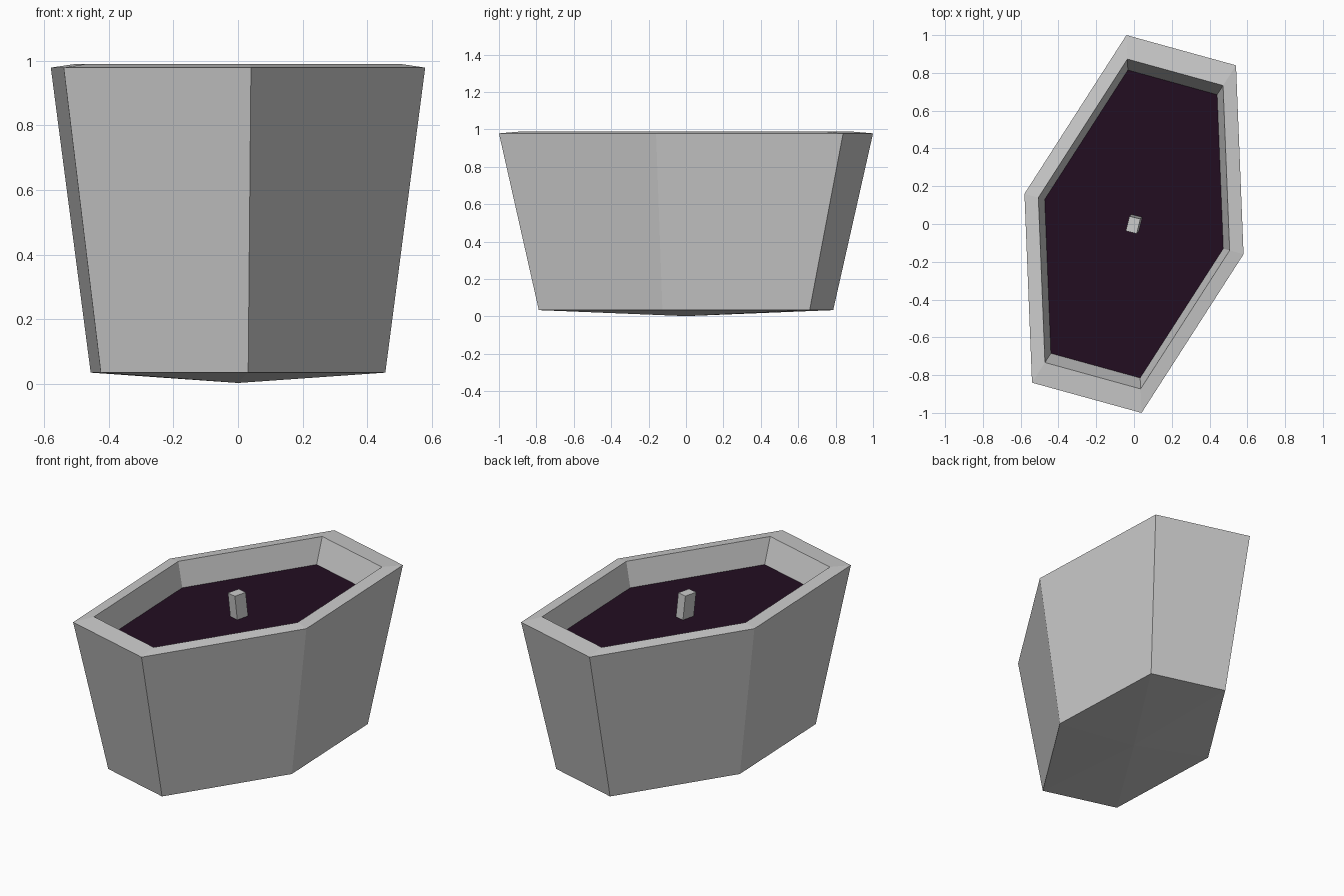
import bpy, bmesh, math
from mathutils import Matrix, Vector

if "Cube" in bpy.data.objects:
    bpy.data.objects.remove(bpy.data.objects["Cube"])


def material(name, rgb):
    m = bpy.data.materials.new(name)
    m.diffuse_color = (*rgb, 1)
    m.use_nodes = True
    m.node_tree.nodes["Principled BSDF"].inputs["Base Color"].default_value = m.diffuse_color
    return m


grey = material("pale grey", (0.6, 0.6, 0.6))
dark = material("dark purple", (0.016, 0.004, 0.015))

# Elongated hexagon outline, point symmetric about the centre
HALF = [(-0.04, 1.0), (-0.58, 0.16), (-0.54, -0.84)]
HEX = HALF + [(-x, -y) for x, y in HALF]


def ring(bm, scale, z):
    return [bm.verts.new((x * scale, y * scale, z)) for x, y in HEX]


def finish(bm, name, mat):
    me = bpy.data.meshes.new(name)
    bm.to_mesh(me)
    bm.free()
    me.materials.append(mat)
    ob = bpy.data.objects.new(name, me)
    bpy.context.collection.objects.link(ob)
    return ob


# Tapered vessel: pointed underside, outer wall, rim, inner wall
bm = bmesh.new()
tip = bm.verts.new((0, 0, 0.002))
rings = [ring(bm, s, z) for s, z in
         [(0.787, 0.034), (1.0, 0.979), (0.873, 0.99), (0.815, 0.838)]]
for i in range(6):
    j = (i + 1) % 6
    bm.faces.new((tip, rings[0][j], rings[0][i]))
    for a, b in zip(rings, rings[1:]):
        bm.faces.new((a[i], a[j], b[j], b[i]))
finish(bm, "vessel", grey)

# Dark surface inside
bm = bmesh.new()
bm.faces.new(ring(bm, 0.815, 0.839))
finish(bm, "inner_surface", dark)

# Small leaning post in the middle
bm = bmesh.new()
bmesh.ops.create_cube(bm, size=1, matrix=Matrix.Translation((0, 0, 0.911))
                      @ Matrix.Rotation(math.radians(-14), 4, 'Z')
                      @ Matrix.Diagonal((0.06, 0.08, 0.15, 1)))
for v in bm.verts:
    lean = -0.005 if v.co.z > 0.9 else 0.005
    v.co += Vector((lean, lean, 0))
finish(bm, "post", grey)
